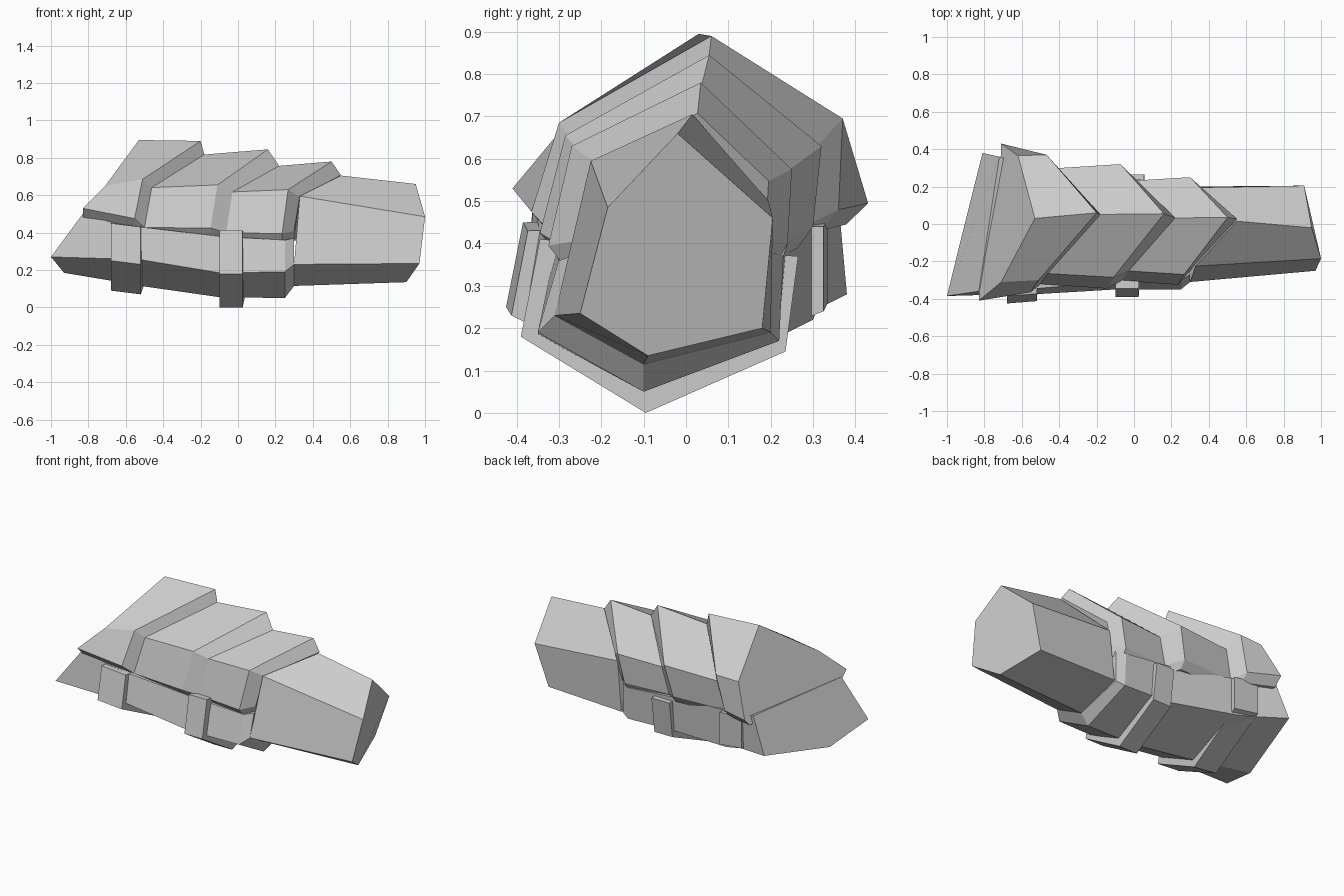
import bpy
import bmesh

# Start from a scene without the default cube
default_cube = bpy.data.objects.get("Cube")
if default_cube:
    bpy.data.objects.remove(default_cube, do_unlink=True)

# One plain grey for every part
GREY = (0.6, 0.6, 0.6, 1.0)
grey = bpy.data.materials.new("plain grey")
grey.use_nodes = True
grey.diffuse_color = GREY
shader = next(n for n in grey.node_tree.nodes if n.type == "BSDF_PRINCIPLED")
shader.inputs["Base Color"].default_value = GREY


def loft(name, rings):
    """Skin a list of equal sized rings and close both ends."""
    bm = bmesh.new()
    loops = [[bm.verts.new(point) for point in ring] for ring in rings]
    for first, second in zip(loops, loops[1:]):
        for i in range(len(first)):
            j = (i + 1) % len(first)
            bm.faces.new((first[i], first[j], second[j], second[i]))
    bm.faces.new(loops[0])
    bm.faces.new(loops[-1])
    bmesh.ops.recalc_face_normals(bm, faces=bm.faces)
    mesh = bpy.data.meshes.new(name)
    bm.to_mesh(mesh)
    bm.free()
    mesh.materials.append(grey)
    part = bpy.data.objects.new(name, mesh)
    bpy.context.collection.objects.link(part)
    return part


def place(profile, xs):
    """Give each (y, z) profile point its own position along the arm."""
    return [(x, y, z) for x, (y, z) in zip(xs, profile)]


def shrink(profile, factor, height=0.45):
    """Scale a profile about the middle of the arm."""
    return [(y * factor, height + (z - height) * factor) for y, z in profile]


def tucked(ring):
    """Add the inward turned lower lips to a plate ring."""
    ridge, front, front_lip, back_lip, back = ring
    inner = [(x, y * 0.88, z - 0.05) for x, y, z in (front_lip, back_lip)]
    return [ridge, front, front_lip, *inner, back_lip, back]


def swept(profile, tip, sweep):
    """Plate ring swept back from the ridge in a chevron."""
    chevron = (0, 0.29, 0.33, 0.30, 0.25)
    return tucked(place(profile, [tip - sweep * c for c in chevron]))


# Plate profiles: ridge, front edge, front lip, back lip, back edge
open_end = [(.03, .895), (-.31, .65), (-.41, .53), (.43, .495), (.365, .69)]
large = [(.06, .89), (-.30, .685), (-.365, .475), (.36, .48), (.37, .695)]
middle = [(.055, .845), (-.285, .655), (-.345, .425), (.30, .44), (.32, .63)]
small = [(.035, .78), (-.27, .63), (-.325, .395), (.24, .40), (.25, .575)]

# Three overlapping plates stepping down along the arm
cuff_ring = tucked(place(open_end, (-.53, -.71, -.83, -.71, -.62)))
loft("upper_plates", [
    cuff_ring,
    swept(large, -.20, 1.07),
    swept(shrink(middle, .93), -.18, .97),
    swept(middle, .16, .93),
    swept(shrink(small, .93), .22, .86),
    swept(small, .50, .80),
    swept(shrink(small, .78), .55, .76),
])

# Wrist: six sided, narrowing to a slanted end
wrist_root = [(.015, .705), (-.225, .595), (-.31, .23),
              (-.10, .115), (.20, .19), (.195, .50)]
wrist_tip = [(-.02, .66), (-.185, .485), (-.25, .235),
             (-.09, .135), (.18, .20), (.205, .46)]
loft("wrist", [
    place(wrist_root, (.55, .33, .30, .30, .31, .34)),
    place(wrist_tip, (.95, 1, .97, .90, .83, .91)),
])


def across(profile, x, lean):
    """Straight sleeve ring whose back side leans along the arm."""
    return place(profile, (x, x, x, x + lean, x + lean))


# Sleeve profiles: front top, front corner, keel, back corner, back top
cuff = [(-.36, .50), (-.385, .27), (-.10, .185), (.38, .28), (.36, .50)]
upper = [(-.35, .45), (-.375, .26), (-.10, .14), (.31, .245), (.32, .47)]
lower = [(-.345, .43), (-.375, .255), (-.10, .115), (.30, .22), (.30, .45)]
elbow = [(-.31, .38), (-.35, .185), (-.10, .055), (.22, .18), (.24, .40)]
front = [(-.30, .36), (-.35, .19), (-.10, .05), (.22, .17), (.23, .37)]

# Sleeve running below the plates
loft("sleeve", [
    place(cuff, (-.83, -1, -.93, -.81, -.72)),
    across(upper, -.66, .06),
    across(lower, -.52, .03),
    across(elbow, -.10, .03),
    across(front, .25, 0),
    across([wrist_root[i] if i > 1 else (-.27, .37) for i in (1, 2, 3, 4)]
           + [(.20, .38)], .30, 0),
])

# Two raised bands around the sleeve
rear_band = [(-.385, .45), (-.425, .25), (-.10, .09), (.335, .26), (.335, .46)]
fore_band = [(-.345, .41), (-.39, .18), (-.095, 0), (.235, .145), (.265, .37)]
rear_band_end = [(y * 0.97, z - 0.02) for y, z in rear_band]
bands = (
    ("rear_band", rear_band, rear_band_end, -.68, -.52, .06),
    ("fore_band", fore_band, fore_band, -.10, .025, .03),
)
for name, start, end, x_start, x_end, lean in bands:
    loft(name, [across(start, x_start, lean), across(end, x_end, lean)])
